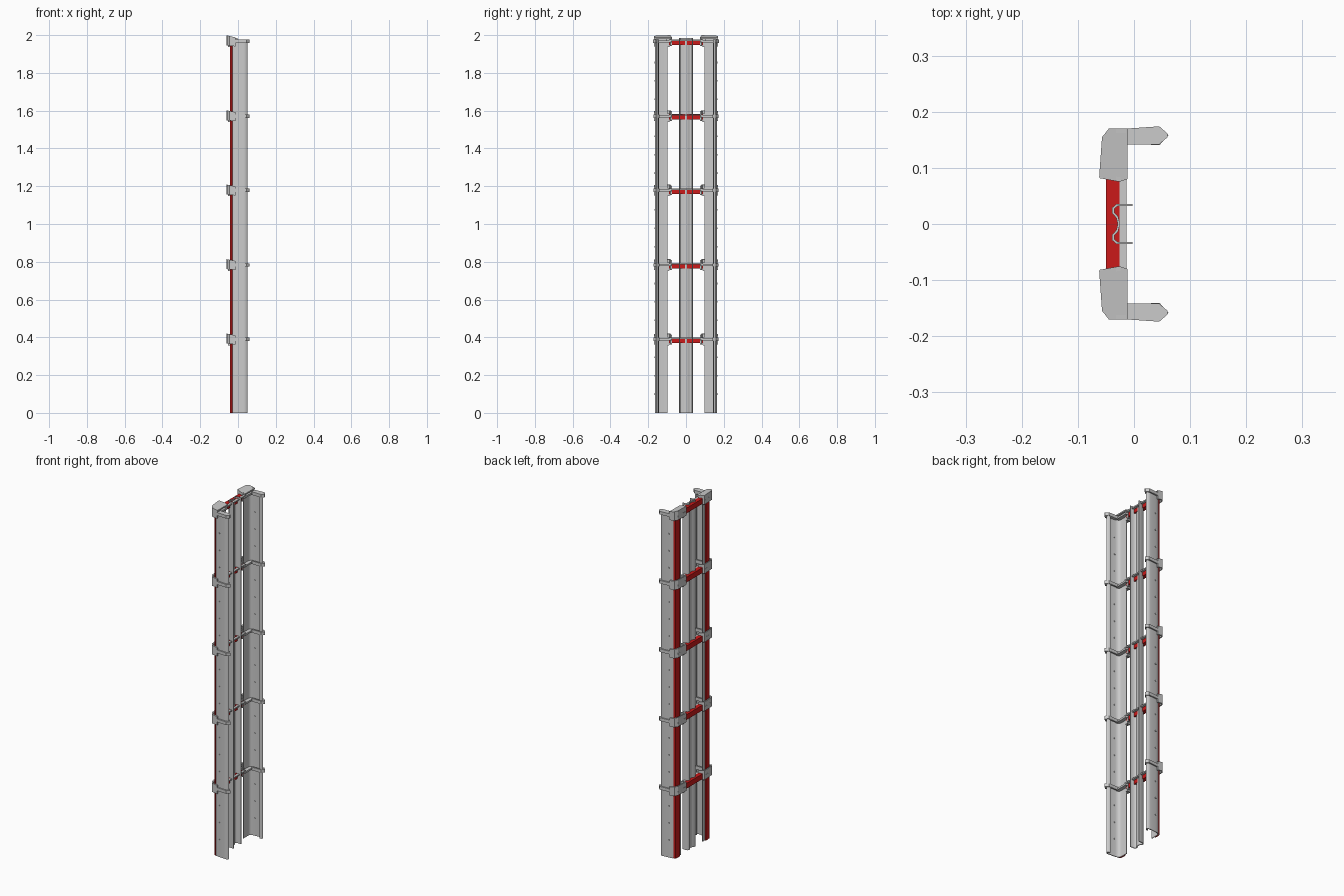
import bpy, bmesh, math
from mathutils import Vector

if "Cube" in bpy.data.objects:
    bpy.data.objects.remove(bpy.data.objects["Cube"])

RED = bpy.data.materials.new("red_paint")
RED.diffuse_color = (0.6, 0.01, 0.01, 1)
RED.use_nodes = True
RED.node_tree.nodes["Principled BSDF"].inputs["Base Color"].default_value = RED.diffuse_color
LEVELS = [0.388, 0.782, 1.177, 1.57, 1.966]


def loft(name, low, high, mat=None, smooth=False):
    """Join two matching outlines into a closed solid."""
    bm = bmesh.new()
    a = [bm.verts.new(p) for p in low]
    b = [bm.verts.new(p) for p in high]
    n = len(a)
    bm.faces.new(a)
    bm.faces.new(b)
    for i in range(n):
        j = (i + 1) % n
        bm.faces.new((a[i], a[j], b[j], b[i]))
    bmesh.ops.recalc_face_normals(bm, faces=bm.faces)
    me = bpy.data.meshes.new(name)
    bm.to_mesh(me)
    bm.free()
    ob = bpy.data.objects.new(name, me)
    bpy.context.collection.objects.link(ob)
    if mat:
        me.materials.append(mat)
    if smooth:
        bpy.ops.object.select_all(action='DESELECT')
        ob.select_set(True)
        bpy.context.view_layer.objects.active = ob
        bpy.ops.object.shade_smooth_by_angle(angle=math.radians(60))
    return ob


def prism(name, pts, z0, z1, side=1, mat=None, slope=0.0, low_slope=0.0, smooth=False):
    """Extrude an xy outline up; the slopes tilt the ends along x."""
    return loft(name, [(x, y * side, z0 - low_slope * (x + 0.012)) for x, y in pts],
                [(x, y * side, z1 - slope * (x + 0.012)) for x, y in pts], mat, smooth)


def ribbon(path, t):
    """Outline of a sheet of thickness t following a path."""
    p = [Vector(q) for q in path]
    left, right = [], []
    for i, q in enumerate(p):
        a = (q - p[i - 1]).normalized() if i else (p[1] - q).normalized()
        b = (p[i + 1] - q).normalized() if i < len(p) - 1 else a
        na, nb = Vector((-a.y, a.x)), Vector((-b.y, b.x))
        m = (na + nb).normalized()
        m = m * (t / 2 / max(0.4, m.dot(na)))
        left.append(tuple(q + m))
        right.append(tuple(q - m))
    return left + right[::-1]


def box(name, x, y, z, mat=None):
    return prism(name, [(x[0], y[0]), (x[1], y[0]), (x[1], y[1]), (x[0], y[1])], z[0], z[1], 1, mat)


CHANNEL = [(0.034, 0.146), (0.044, 0.148), (0.049, 0.155), (0.044, 0.162), (0.03, 0.163),
           (-0.01, 0.16), (-0.026, 0.157), (-0.033, 0.15), (-0.035, 0.138), (-0.035, 0.098)]
BACKING = [(-0.031, 0.159), (-0.039, 0.151), (-0.041, 0.138), (-0.041, 0.118)]
CLAMP = [(-0.024, 0.079), (-0.057, 0.085), (-0.053, 0.153), (-0.043, 0.166), (-0.014, 0.166)]
CAP = [(-0.062, 0.084), (-0.024, 0.076), (-0.012, 0.08), (-0.012, 0.17), (-0.044, 0.17), (-0.057, 0.155)]
ARM = [(-0.014, 0.142), (-0.014, 0.17), (0.045, 0.174), (0.06, 0.161), (0.06, 0.155), (0.045, 0.142)]
HOOK = [(-0.014, 0.165), (0.044, 0.169), (0.056, 0.158), (0.044, 0.145), (-0.014, 0.146)]
KNOB = [(0.08, -0.022), (0.09, -0.03), (0.102, -0.03), (0.102, 0.014), (0.08, 0.014)]

for side, word in ((-1, "front"), (1, "rear")):
    # side channel with hemmed edge, and its red corner backing
    prism(word + "_channel", ribbon(CHANNEL, 0.004), 0, 1.97, side, smooth=True)
    prism(word + "_channel_backing", ribbon(BACKING, 0.005), 0, 1.965, side, RED)

    # clamps wrapping each channel, tapering toward the open side
    for i, z in enumerate(LEVELS):
        prism(f"{word}_clamp_{i}", ribbon(CLAMP, 0.008), z - 0.026, z + 0.022, side,
              slope=0.2, low_slope=0.1)
        prism(f"{word}_clamp_band_{i}", CAP, z - 0.005, z + 0.005, side)
        prism(f"{word}_clamp_arm_{i}", ARM if i == 4 else ribbon(HOOK, 0.008), z - 0.008, z + 0.01, side)
        # inner knob gripping the crossbar
        loft(f"{word}_clamp_knob_{i}", [(-0.052, y * side, z + h) for y, h in KNOB],
             [(-0.03, y * side, z + h) for y, h in KNOB])
    prism(word + "_top_cap", CAP, 1.98, 1.987, side, slope=0.25, low_slope=0.25)

    # small rivets down the channel wall
    for k in range(20):
        z = 0.1 + k * 0.0975
        if min(abs(z - l) for l in LEVELS) < 0.035:
            continue
        bpy.ops.mesh.primitive_cylinder_add(vertices=8, radius=0.004, depth=0.01,
                                            location=(-0.005, side * 0.161, z), rotation=(math.pi / 2, 0, 0))
        bpy.context.object.name = f"{word}_rivet_{k}"

# folded centre rail: two rounded flutes joined by a web
CENTRE = [(-0.003, 0.034), (-0.03, 0.034), (-0.037, 0.028), (-0.037, 0.02), (-0.03, 0.012),
          (-0.027, 0.0), (-0.03, -0.012), (-0.037, -0.02), (-0.037, -0.028), (-0.03, -0.034),
          (-0.003, -0.034)]
prism("centre_rail", ribbon(CENTRE, 0.004), 0, 1.985, smooth=True)

# red crossbars with a grey strip on their front edge
for i, z in enumerate(LEVELS):
    box(f"crossbar_{i}", (-0.05, -0.026), (-0.09, 0.09), (z - 0.018, z + 0.012), RED)
    box(f"crossbar_strip_{i}", (-0.026, -0.013), (-0.09, 0.09), (z + 0.004, z + 0.011))
